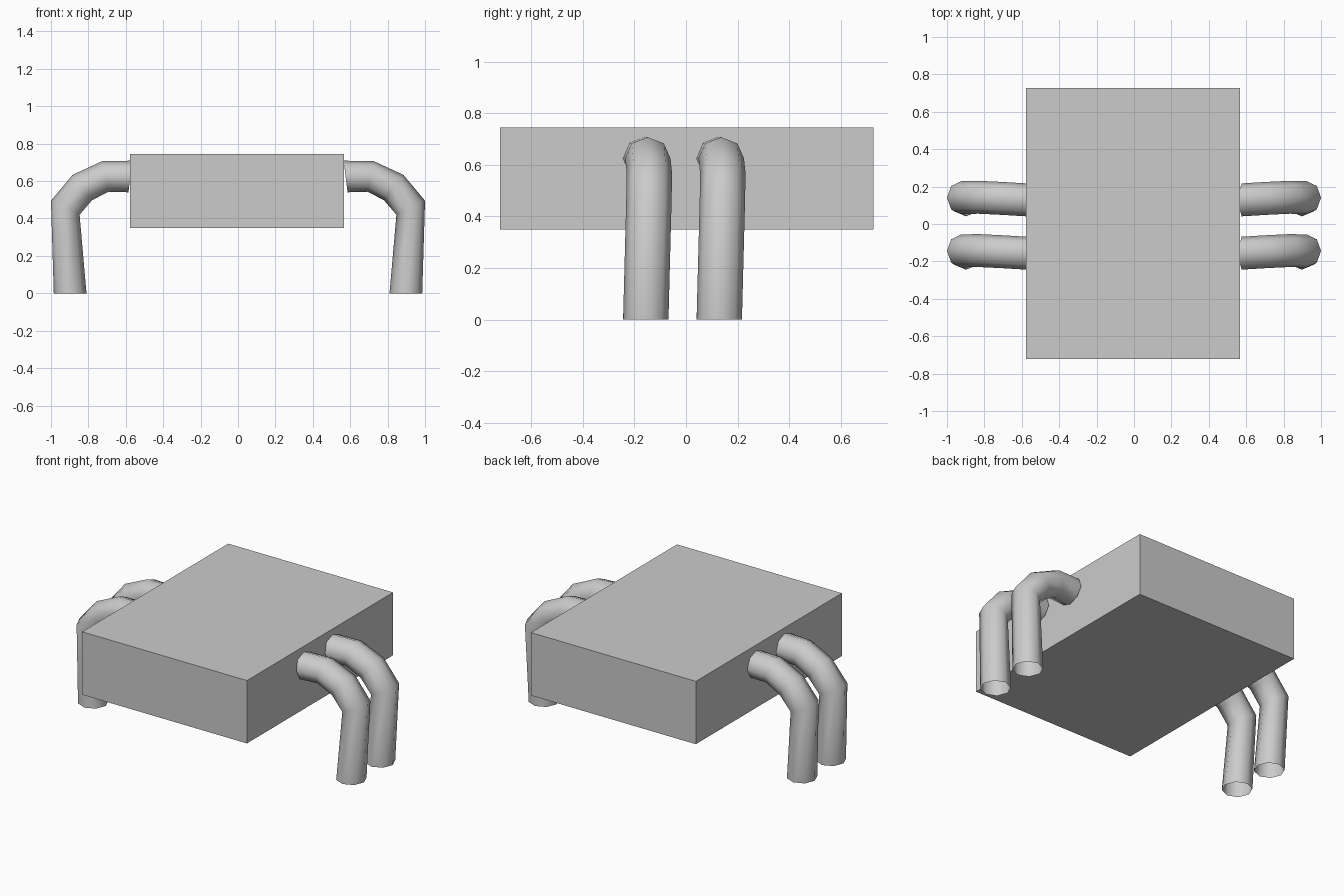
import bpy, bmesh, math
from mathutils import Vector

if "Cube" in bpy.data.objects:
    bpy.data.objects.remove(bpy.data.objects["Cube"])

# Solid rectangular body
bpy.ops.mesh.primitive_cube_add(size=1, location=(-0.005, 0.003, 0.547))
body = bpy.context.object
body.name = "body"
body.scale = (1.146, 1.45, 0.395)
bpy.ops.object.transform_apply(location=True, rotation=False, scale=True)

# Leg rings: outer (x, z), inner (x, z), sideways drift
RINGS = [
    ((0.985, 0.0), (0.81, 0.0), 0.0),
    ((1.0, 0.495), (0.847, 0.42), 0.012),
    ((0.885, 0.633), (0.78, 0.498), 0.014),
    ((0.725, 0.707), (0.692, 0.543), 0.008),
    ((0.565, 0.709), (0.586, 0.54), 0.0),
]
SIDES = 8


def make_leg(name, side, y):
    """Open-ended bent tube, side is +1 (right) or -1 (left)."""
    bm = bmesh.new()
    loops = []
    for (ox, oz), (ix, iz), dy in RINGS:
        a = Vector((ox * side, y + dy, oz))
        b = Vector((ix * side, y + dy, iz))
        centre, u = (a + b) / 2, (a - b) / 2
        v = Vector((0, 0.088, 0))
        loops.append([bm.verts.new(centre + u * math.cos(t) + v * math.sin(t))
                      for t in (2 * math.pi * k / SIDES for k in range(SIDES))])
    for lo, hi in zip(loops, loops[1:]):
        for k in range(SIDES):
            n = (k + 1) % SIDES
            quad = (lo[k], lo[n], hi[n], hi[k])
            f = bm.faces.new(quad if side > 0 else quad[::-1])
            f.smooth = True
    me = bpy.data.meshes.new(name)
    bm.to_mesh(me)
    bm.free()
    ob = bpy.data.objects.new(name, me)
    bpy.context.collection.objects.link(ob)


# Two legs on each side
for side, side_name in ((1, "right"), (-1, "left")):
    for y, pos in ((-0.156, "front"), (0.129, "back")):
        make_leg(f"{side_name}_{pos}_leg", side, y)
